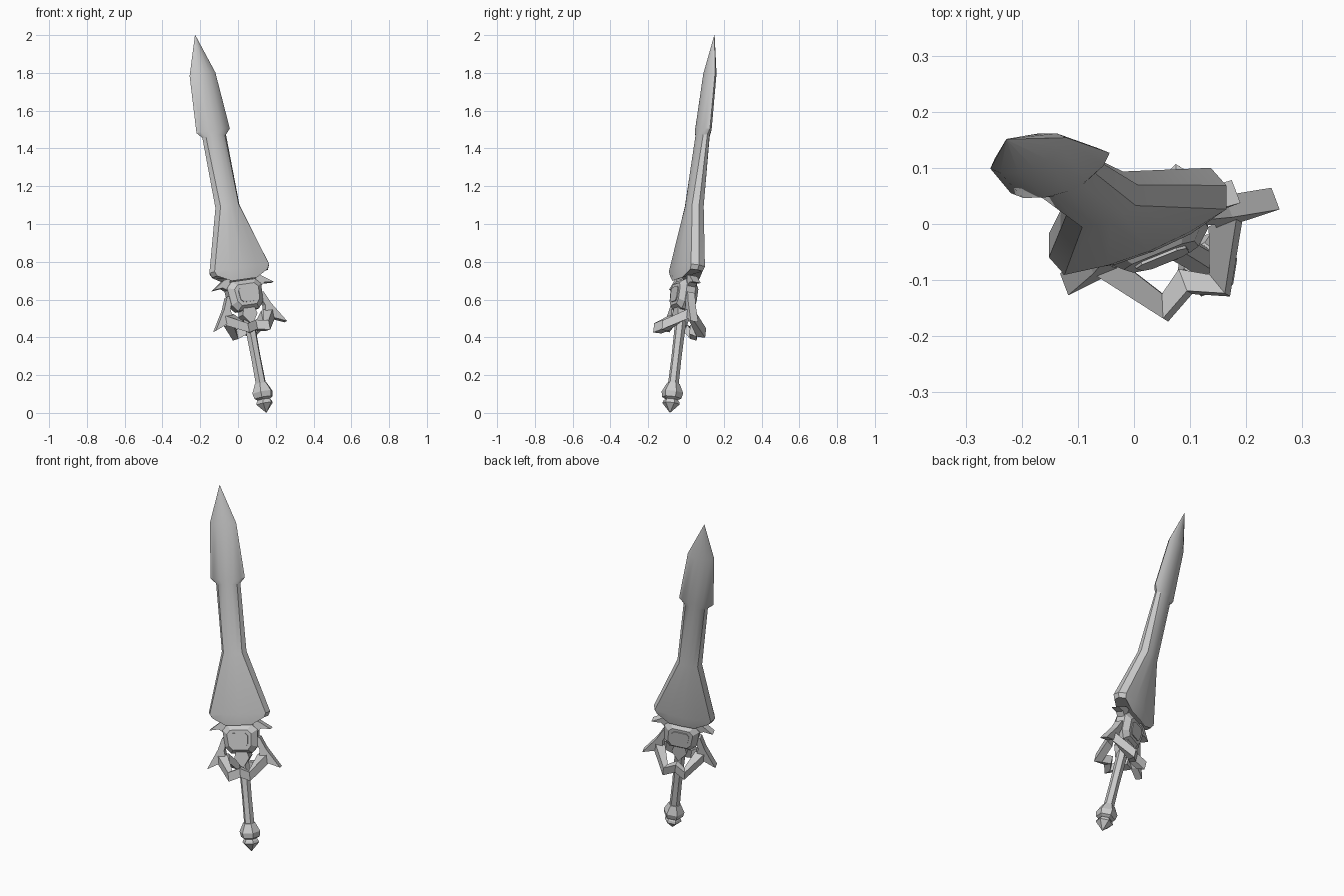
import bpy, bmesh, math
from mathutils import Matrix, Vector

cube = bpy.data.objects.get("Cube")
if cube:
    bpy.data.objects.remove(cube, do_unlink=True)

# Tilted frame: x across the blade, y through its thickness, z along the sword
along = Vector((-0.184, 0.115, 0.976)).normalized()
across = Vector((0.918, 0.373, 0.131))
across = (across - along * across.dot(along)).normalized()
through = along.cross(across)
FRAME = Matrix((across, through, along)).transposed().to_4x4()
FRAME.translation = (0.15, -0.085, 0)
LENGTH = 2 / along.z

grey = bpy.data.materials.new("steel_grey")
grey.use_nodes = True
grey.diffuse_color = (0.6, 0.6, 0.6, 1)
grey.node_tree.nodes["Principled BSDF"].inputs["Base Color"].default_value = (0.6, 0.6, 0.6, 1)


def finish(name, bm, mirror=None, smooth=False):
    bmesh.ops.recalc_face_normals(bm, faces=bm.faces[:])
    mesh = bpy.data.meshes.new(name)
    bm.to_mesh(mesh)
    bm.free()
    mesh.materials.append(grey)
    ob = bpy.data.objects.new(name, mesh)
    bpy.context.scene.collection.objects.link(ob)
    ob.matrix_world = FRAME
    if mirror:
        mod = ob.modifiers.new("mirror", 'MIRROR')
        mod.use_axis = mirror
    if smooth:
        bpy.ops.object.select_all(action='DESELECT')
        ob.select_set(True)
        bpy.context.view_layer.objects.active = ob
        bpy.ops.object.shade_smooth_by_angle(angle=math.radians(32))
    return ob


def loft(name, rings, caps=(True, True), **kw):
    """Skin a list of equal-length point rings."""
    bm = bmesh.new()
    rows = [[bm.verts.new(p) for p in ring] for ring in rings]
    count = len(rows[0])
    for a, b in zip(rows, rows[1:]):
        for i in range(count):
            j = (i + 1) % count
            bm.faces.new((a[i], a[j], b[j], b[i]))
    if caps[0]:
        bm.faces.new(rows[0])
    if caps[1]:
        bm.faces.new(rows[-1])
    bmesh.ops.remove_doubles(bm, verts=bm.verts[:], dist=0.0002)
    return finish(name, bm, **kw)


def lathe(name, profile, sides=6):
    return loft(name, [[(r * math.cos(math.tau * i / sides),
                         r * math.sin(math.tau * i / sides), z)
                        for i in range(sides)] for r, z in profile])


def plate(name, outline, half, **kw):
    return loft(name, [[(u, n, t) for u, t in outline] for n in (-half, half)], **kw)


# Blade: edge z, edge x, shoulder x, shoulder y, ridge y, drop of the middle
sections = [
    (0.755, 0.160, 0.145, 0.035, 0.050, 0.038),
    (0.780, 0.172, 0.157, 0.040, 0.058, 0.0),
    (1.120, 0.069, 0.052, 0.033, 0.043, 0.0),
    (1.500, 0.068, 0.054, 0.018, 0.034, 0.0),
    (1.530, 0.096, 0.078, 0.017, 0.036, 0.0),
    (1.837, 0.074, 0.060, 0.014, 0.030, 0.0),
    (LENGTH, 0.001, 0.0007, 0.0005, 0.001, 0.0),
]
rings = []
for t, edge, su, sn, ridge, drop in sections:
    quarter = [(edge, 0, t), (su, sn, t), (su * 0.5, sn + (ridge - sn) * 0.75, t - drop)]
    top = quarter + [(0, ridge, t - drop)] + [(-u, n, z) for u, n, z in quarter[::-1]]
    rings.append(top + [(u, -n, z) for u, n, z in top[-2:0:-1]])
loft("blade", rings, smooth=True)

# Hub: faceted octagonal boss with a shallow disc on each face
octagon = [(0.068, 0.715), (0.098, 0.685), (0.09, 0.59), (0.06, 0.555)]
octagon += [(-u, t) for u, t in octagon[::-1]]
loft("hub", [[(u * s, n, 0.635 + (t - 0.635) * s) for u, t in octagon]
             for s, n in ((0.7, -0.052), (1, -0.025), (1, 0.025), (0.7, 0.052))])
plate("hub_disc", [(u * 0.5, 0.635 + (t - 0.635) * 0.5) for u, t in octagon], 0.057)

# Small fins between hub and blade
plate("blade_fins", [(0.07, 0.735), (0.105, 0.73), (0.172, 0.685), (0.12, 0.69),
                     (0.085, 0.665)], 0.022, mirror=(True, False, False))

# Swept horns of the guard
plate("guard_horns", [(0.07, 0.645), (0.105, 0.64), (0.135, 0.575), (0.205, 0.468),
                      (0.138, 0.495), (0.095, 0.53), (0.10, 0.57)], 0.021,
      mirror=(True, False, False))

# Zigzag guard bars on both faces: outer and inner corners, low and high z
stations = [((0.14, -0.015), (0.085, -0.015), 0.49, 0.545),
            ((0.060, -0.125), (0.046, -0.083), 0.422, 0.472),
            ((0, -0.098), (0, -0.056), 0.438, 0.488)]
loft("guard_bars", [[(*o, lo), (*o, hi), (*i, hi), (*i, lo)] for o, i, lo, hi in stations],
     caps=(True, False), mirror=(True, True, False))

# Grip, collar and pommel
lathe("grip", [(0.029, 0.13), (0.027, 0.3), (0.031, 0.6)])
plate("grip_collar", [(-0.03, 0.57), (0.03, 0.57), (0.042, 0.53), (0, 0.47), (-0.042, 0.53)], 0.036)
lathe("pommel", [(0.030, 0.07), (0.052, 0.082), (0.058, 0.112), (0.034, 0.16)])
lathe("pommel_tip", [(0.0001, 0), (0.047, 0.05), (0.042, 0.064), (0.028, 0.078)])
